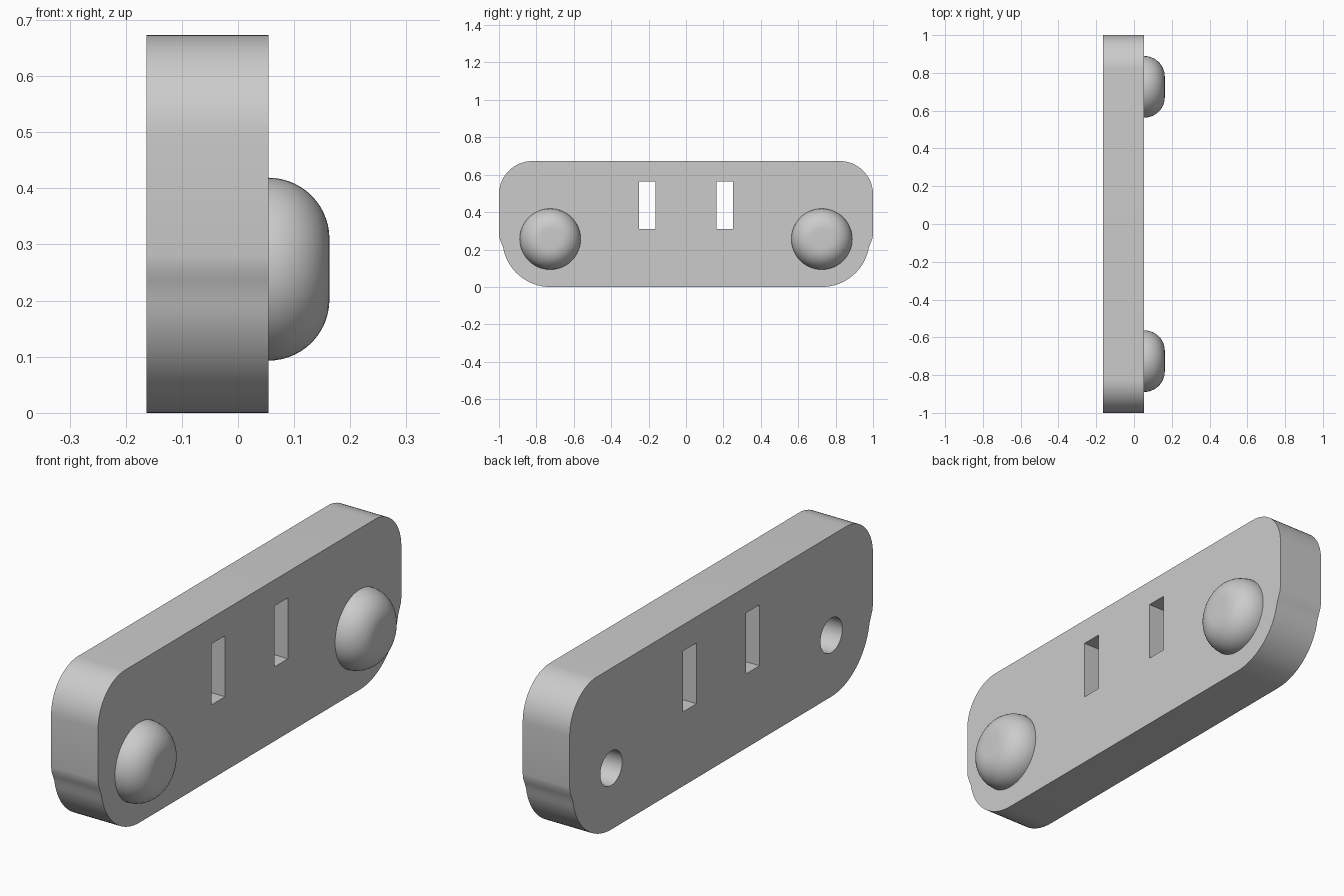
import bpy, bmesh, math
from mathutils import Matrix

cube = bpy.data.objects.get("Cube")
if cube:
    bpy.data.objects.remove(cube, do_unlink=True)

BACK, FACE, TIP = -0.163, 0.054, 0.163   # plate back, plate face, knob tip
HEIGHT = 0.673
KNOB_Y, KNOB_Z, KNOB_R = 0.726, 0.256, 0.163

grey = bpy.data.materials.new("plain grey")
grey.use_nodes = True
COLOUR = (0.6, 0.6, 0.6, 1)
grey.diffuse_color = COLOUR
grey.node_tree.nodes["Principled BSDF"].inputs["Base Color"].default_value = COLOUR


def make_object(name, bm):
    bmesh.ops.recalc_face_normals(bm, faces=bm.faces)
    mesh = bpy.data.meshes.new(name)
    bm.to_mesh(mesh)
    bm.free()
    mesh.materials.append(grey)
    obj = bpy.data.objects.new(name, mesh)
    bpy.context.collection.objects.link(obj)
    return obj


def smooth(obj):
    bpy.ops.object.select_all(action="DESELECT")
    obj.select_set(True)
    bpy.context.view_layer.objects.active = obj
    bpy.ops.object.shade_smooth_by_angle(angle=math.radians(35))


def arc(cy, cz, r, start, end, steps=16):
    angles = [math.radians(start + (end - start) * i / steps) for i in range(steps + 1)]
    return [(cy + r * math.cos(a), cz + r * math.sin(a)) for a in angles]


def extrude_outline(name, points, x0, x1):
    bm = bmesh.new()
    face = bm.faces.new([bm.verts.new((x0, y, z)) for y, z in points])
    grown = bmesh.ops.extrude_face_region(bm, geom=[face])["geom"]
    verts = [v for v in grown if isinstance(v, bmesh.types.BMVert)]
    bmesh.ops.translate(bm, verts=verts, vec=(x1 - x0, 0, 0))
    return make_object(name, bm)


def cut(target, cutter):
    mod = target.modifiers.new(cutter.name, "BOOLEAN")
    mod.object = cutter
    mod.operation = "DIFFERENCE"
    mod.solver = "EXACT"
    bpy.context.view_layer.objects.active = target
    bpy.ops.object.modifier_apply(modifier=mod.name)
    bpy.data.objects.remove(cutter, do_unlink=True)


# Plate: round lower ends, a shallow shoulder, smaller round upper corners
half = arc(KNOB_Y, KNOB_Z, KNOB_Z, -90, -10)
half += [(0.988, 0.237), (0.997, 0.258), (1, 0.28)]
half += arc(0.822, HEIGHT - 0.178, 0.178, 0, 90)
outline = half + [(-y, z) for y, z in reversed(half)]
plate = extrude_outline("plate", outline, BACK, FACE)

for side, label in ((1, "back"), (-1, "front")):
    # Rectangular slot right through the plate
    slot = [(side * y, z) for y, z in ((0.163, 0.31), (0.252, 0.31), (0.252, 0.564), (0.163, 0.564))]
    cut(plate, extrude_outline("slot_cutter", slot, BACK - 0.1, FACE + 0.1))
    # Round hole in the back, behind the knob
    hole = arc(side * KNOB_Y, KNOB_Z, 0.072, 0, 352.5, 47)
    cut(plate, extrude_outline("hole_cutter", hole, BACK - 0.1, FACE - 0.002))

    # Knob: flat tip with a rounded rim, spun about its own axis
    bm = bmesh.new()
    rim = TIP - FACE
    profile = [(KNOB_R, FACE - 0.001)] + [(r, FACE + h) for r, h in arc(KNOB_R - rim, 0, rim, 0, 90, 14)]
    verts = [bm.verts.new((x, r, 0)) for r, x in profile]
    edges = [bm.edges.new(pair) for pair in zip(verts, verts[1:])]
    bmesh.ops.spin(bm, geom=verts + edges, cent=(0, 0, 0), axis=(1, 0, 0),
                   angle=math.tau, steps=48)
    bmesh.ops.remove_doubles(bm, verts=bm.verts, dist=0.0001)
    bmesh.ops.holes_fill(bm, edges=[e for e in bm.edges if e.is_boundary], sides=0)
    bmesh.ops.transform(bm, verts=bm.verts, matrix=Matrix.Translation((0, side * KNOB_Y, KNOB_Z)))
    smooth(make_object(label + "_knob", bm))

smooth(plate)
